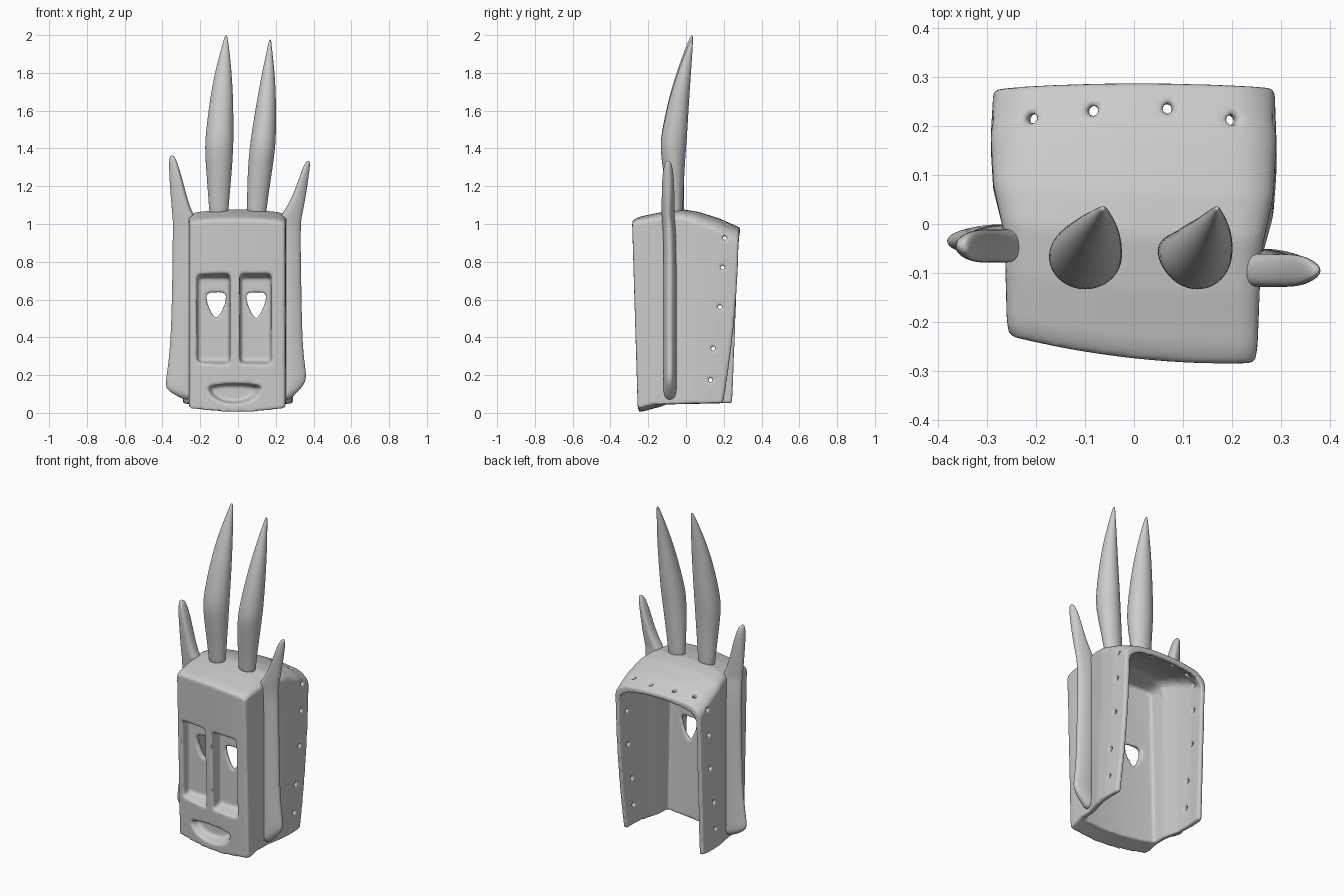
import bpy, bmesh, math
from mathutils import Matrix

if "Cube" in bpy.data.objects:
    bpy.data.objects.remove(bpy.data.objects["Cube"])


def make_object(name, bm):
    bmesh.ops.recalc_face_normals(bm, faces=bm.faces)
    me = bpy.data.meshes.new(name)
    bm.to_mesh(me)
    bm.free()
    ob = bpy.data.objects.new(name, me)
    bpy.context.collection.objects.link(ob)
    return ob


def lerp(a, b, t):
    return a + (b - a) * t


def table(t, pts):
    # piecewise linear lookup
    for (t0, v0), (t1, v1) in zip(pts, pts[1:]):
        if t <= t1:
            return lerp(v0, v1, (t - t0) / (t1 - t0))
    return pts[-1][1]


WIDTH = [(0, .25), (.05, .256), (.4, .262), (.5, .274), (.6, .286), (.8, .292), (1, .287)]
TOP = [(0, 1.022), (.05, 1.038), (.25, 1.062), (.45, 1.078), (.6, 1.065), (.8, 1.03), (1, .98)]


def front_y(x, z):
    return -.285 + .03 * (1 - z) + .055 * ((.2 - x) / .45) ** 2


def back_y(x, z):
    s = min(1, max(0, (x + .29) / .58))
    return lerp(.278 - .035 * (1 - z), .278 - .095 * (1 - z) ** 2, s) + .01 * (1 - (x / .29) ** 2)


def box_body(name, wall=0, front=0, back=0, floor=None):
    # subdivided box bent into the arched mask form
    bm = bmesh.new()
    bmesh.ops.create_cube(bm, size=2)
    bmesh.ops.subdivide_edges(bm, edges=bm.edges[:], cuts=27, use_grid_fill=True)
    for v in bm.verts:
        u = math.sin(v.co.x * math.pi / 2)
        t, h = (v.co.y + 1) / 2, (v.co.z + 1) / 2
        f, b = front_y(.27 * u, h), back_y(.27 * u, h)
        tt = min(1, (lerp(f + front, b + back, t) - f) / (b - f))
        k = lerp(.14, .32, tt)
        c = max(0, (abs(u) - 1 + k) / k)
        top = table(tt, TOP) - wall * 1.15 - lerp(.015, .03, tt) * u * u
        top -= lerp(.015, .058, tt) * (1 - math.sqrt(max(0, 1 - c * c)))
        low = table(tt, [(0, .004), (.2, .03), (1, .052)]) + .02 * u * u * (1 - tt)
        x = (table(tt, WIDTH) - wall) * u - .004 * (1 - tt)
        z = lerp(low if floor is None else floor, top, h)
        v.co = (x, lerp(front_y(x, z) + front, back_y(x, z) + back, t), z)
    return make_object(name, bm)


def pocket(name, outline, face_y, floor_y, scale):
    # carving cutter: straight in front of the face, tapering to its floor
    bm = bmesh.new()
    cx = sum(p[0] for p in outline) / len(outline)
    cz = sum(p[1] for p in outline) / len(outline)
    rings = []
    for y, s in ((-.4, 1), (face_y, 1), (floor_y, scale)):
        rings.append([bm.verts.new((cx + (x - cx) * s, y, cz + (z - cz) * s)) for x, z in outline])
    join_rings(bm, rings)
    return make_object(name, bm)


def join_rings(bm, rings):
    n = len(rings[0])
    for a, b in zip(rings, rings[1:]):
        for i in range(n):
            bm.faces.new((a[i], a[(i + 1) % n], b[(i + 1) % n], b[i]))
    bm.faces.new(rings[0])
    bm.faces.new(rings[-1])


def loft(name, sections, power=1.0, flare=0, n=16):
    # sections: z, x range, y range; flare thickens one x side
    bm = bmesh.new()
    rings = []
    for z, x0, x1, y0, y1 in sections:
        ring = []
        for i in range(n):
            a = 2 * math.pi * i / n
            c, s = math.cos(a), math.sin(a)
            c = math.copysign(abs(c) ** power, c)
            s = math.copysign(abs(s) ** power, s) * (1 - flare * c)
            ring.append(bm.verts.new(((x0 + x1) / 2 + c * (x1 - x0) / 2,
                                      (y0 + y1) / 2 + s * (y1 - y0) / 2, z)))
        rings.append(ring)
    join_rings(bm, rings)
    ob = make_object(name, bm)
    for p in ob.data.polygons:
        p.use_smooth = True
    ob.modifiers.new("round", 'SUBSURF').levels = 2
    ob.modifiers["round"].render_levels = 2
    return ob


def apply(ob, mod):
    bpy.context.view_layer.objects.active = ob
    bpy.ops.object.modifier_apply(modifier=mod.name)


def carve(ob, cutter):
    m = ob.modifiers.new("carve", 'BOOLEAN')
    m.operation, m.solver, m.object = 'DIFFERENCE', 'EXACT', cutter
    apply(ob, m)
    bpy.data.objects.remove(cutter)


# mask shell, hollow and open at back and bottom
mask = box_body("mask_shell")
carve(mask, box_body("cavity_cutter", wall=.03, front=.105, back=.12, floor=-.2))

# sunken eye panels with pierced eyes
for x0, x1, face, ex in ((-.22, -.042, -.24, -.116), (.008, .178, -.262, .096)):
    rect = [(x0 + .012, .255), (x1 - .012, .255), (x1, .267), (x1, .725),
            (x1 - .012, .737), (x0 + .012, .737), (x0, .725), (x0, .267)]
    carve(mask, pocket("panel_cutter", rect, face, face + .075, .91))
    eye = [(ex, .497), (ex + .025, .53), (ex + .046, .58), (ex + .053, .625), (ex + .03, .638),
           (ex - .03, .638), (ex - .053, .625), (ex - .046, .58), (ex - .025, .53)]
    carve(mask, pocket("eye_cutter", eye, -.2, 0, 1))

# crescent mouth
mouth = [(-.025 + .15 * math.cos(a), .135 + (.09 if math.sin(a) < 0 else .022) * math.sin(a))
         for a in [2 * math.pi * i / 28 for i in range(28)]]
carve(mask, pocket("mouth_cutter", mouth, -.25, -.18, .75))

# lashing holes around the rim
bm = bmesh.new()
for y, z in ((.205, .925), (.195, .77), (.18, .56), (.143, .34), (.13, .173)):
    for sx in (-1, 1):
        bmesh.ops.create_cone(bm, cap_ends=True, segments=12, radius1=.013, radius2=.013, depth=.2,
                              matrix=Matrix.Translation((sx * .28, y, z)) @ Matrix.Rotation(math.pi / 2, 4, 'Y'))
for x, y in ((-.215, .215), (-.085, .23), (.07, .235), (.205, .212)):
    bmesh.ops.create_cone(bm, cap_ends=True, segments=12, radius1=.013, radius2=.013, depth=.2,
                          matrix=Matrix.Translation((x, y, 1)) @ Matrix.Rotation(x * 2, 4, 'Y'))
carve(mask, make_object("hole_cutter", bm))

# soften the carving
m = mask.modifiers.new("carved_wood", 'REMESH')
m.mode, m.voxel_size, m.use_smooth_shade = 'VOXEL', .008, True
apply(mask, m)
m = mask.modifiers.new("soften", 'SMOOTH')
m.factor, m.iterations = .5, 5
apply(mask, m)
for p in mask.data.polygons:
    p.use_smooth = True

# side fins that rise into ears
right = [(.07, .25, .275), (.095, .24, .3), (.14, .238, .345), (.18, .238, .363), (.22, .238, .36),
         (.35, .238, .342), (.6, .238, .337), (.95, .236, .331), (1.03, .212, .336), (1.06, .24, .343),
         (1.15, .29, .36), (1.25, .325, .374), (1.31, .348, .382), (1.335, .364, .38)]
left = [(.07, .26, .285), (.095, .242, .335), (.125, .24, .38), (.16, .24, .385), (.2, .24, .378),
        (.35, .24, .359), (.6, .24, .35), (.95, .238, .346), (1.03, .217, .346), (1.06, .243, .35),
        (1.15, .272, .357), (1.25, .297, .364), (1.33, .322, .366), (1.365, .34, .36)]
for name, secs, sign, yc in (("right_fin", right, 1, -.085), ("left_fin", left, -1, -.035)):
    rows = []
    for z, a, b in secs:
        t = min(.032, (b - a) * .6)
        y = yc - (.01 if z > 1 else 0)
        rows.append((z, min(a * sign, b * sign), max(a * sign, b * sign), y - t, y + t))
    loft(name, rows, .8, .35 * sign)

# tall horns
depth = [(-.092, -.015), (-.095, -.015), (-.12, -.008), (-.137, 0), (-.135, .007),
         (-.09, .018), (-.042, .028), (.008, .036), (.027, .037)]
levels = [1.03, 1.1, 1.27, 1.39, 1.47, 1.68, 1.83, 1.96, 2.0]
left_x = [(-.152, -.052), (-.155, -.048), (-.169, -.032), (-.177, -.024), (-.174, -.022),
          (-.148, -.024), (-.117, -.035), (-.08, -.05), (-.069, -.058)]
right_x = [(.048, .15), (.046, .154), (.049, .18), (.058, .196), (.067, .203),
           (.101, .203), (.129, .194), (.157, .179), (.165, .175)]
for name, xs, drop in (("left_horn", left_x, 0), ("right_horn", right_x, .022)):
    loft(name, [(z - drop * max(0, z - 1.1) / .9, *x, *y) for z, x, y in zip(levels, xs, depth)])
